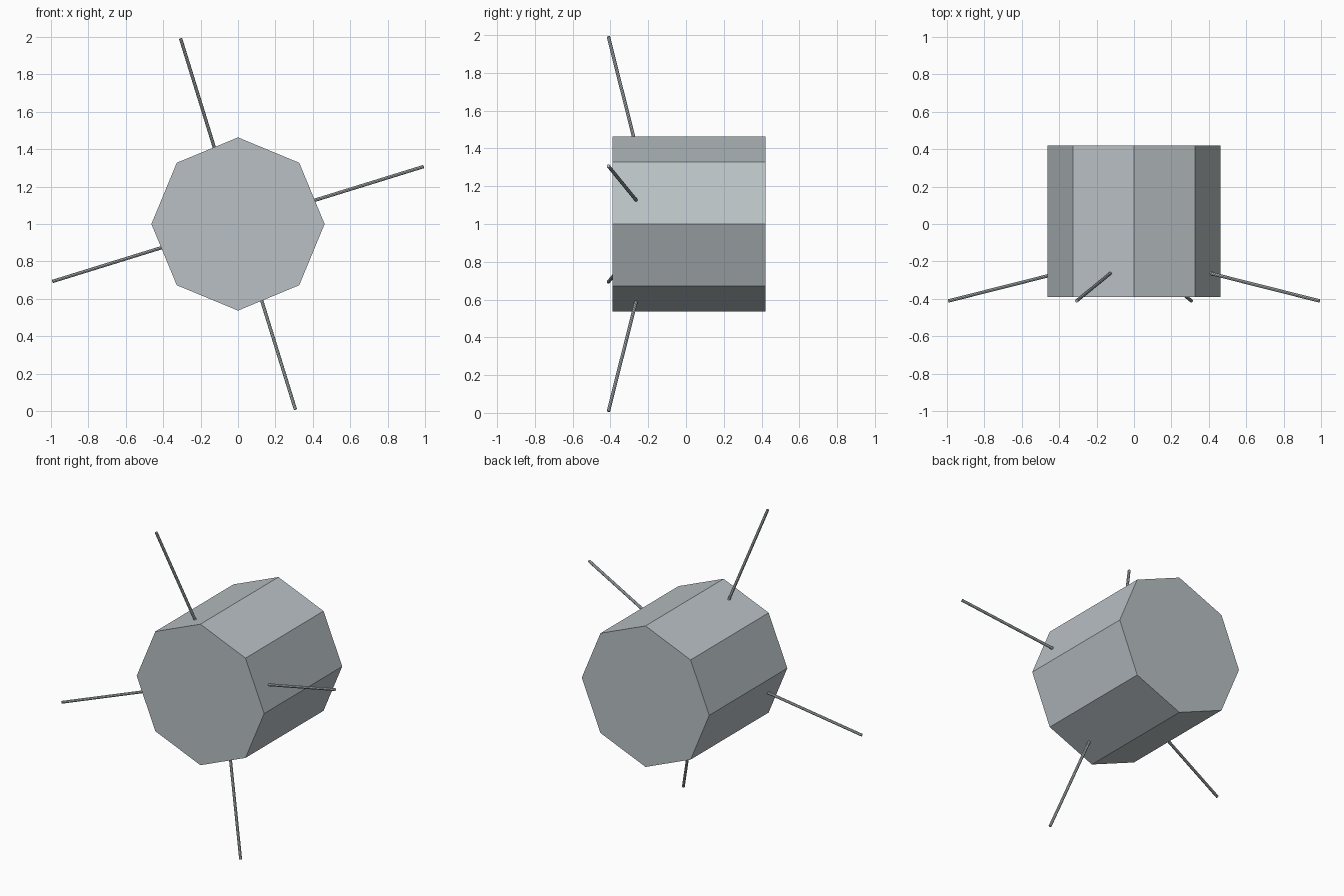
import bpy, math
from mathutils import Vector

cube = bpy.data.objects.get("Cube")
if cube:
    bpy.data.objects.remove(cube, do_unlink=True)


def make_material(name, rgb):
    mat = bpy.data.materials.new(name)
    mat.use_nodes = True
    colour = (*rgb, 1.0)
    mat.diffuse_color = colour
    mat.node_tree.nodes["Principled BSDF"].inputs["Base Color"].default_value = colour
    return mat


def rod(name, start, end, radius, sides, mat):
    """Capped prism running from start to end."""
    axis = end - start
    bpy.ops.mesh.primitive_cylinder_add(vertices=sides, radius=radius, depth=axis.length,
                                        location=(start + end) / 2,
                                        rotation=axis.to_track_quat('Z', 'Y').to_euler())
    obj = bpy.context.object
    obj.name = name
    obj.data.materials.append(mat)
    return obj


metal = make_material("light grey metal", (0.48, 0.53, 0.55))
CENTRE_Z = 1.0

# Eight-sided body lying along y, with a corner pointing up
rod("body", Vector((0, -0.39, CENTRE_Z)), Vector((0, 0.42, CENTRE_Z)), 0.463, 8, metal)

# Four antennas around the body, swept towards the front
names = ("left_antenna", "top_antenna", "right_antenna", "bottom_antenna")
for i, name in enumerate(names):
    angle = math.radians(17.2 + 90 * i)
    out = Vector((math.cos(angle), 0, math.sin(angle)))
    base = Vector((0, -0.25, CENTRE_Z)) + out * 0.37
    tip = Vector((0, -0.411, CENTRE_Z)) + out * 1.038
    rod(name, base, tip, 0.009, 8, metal)
